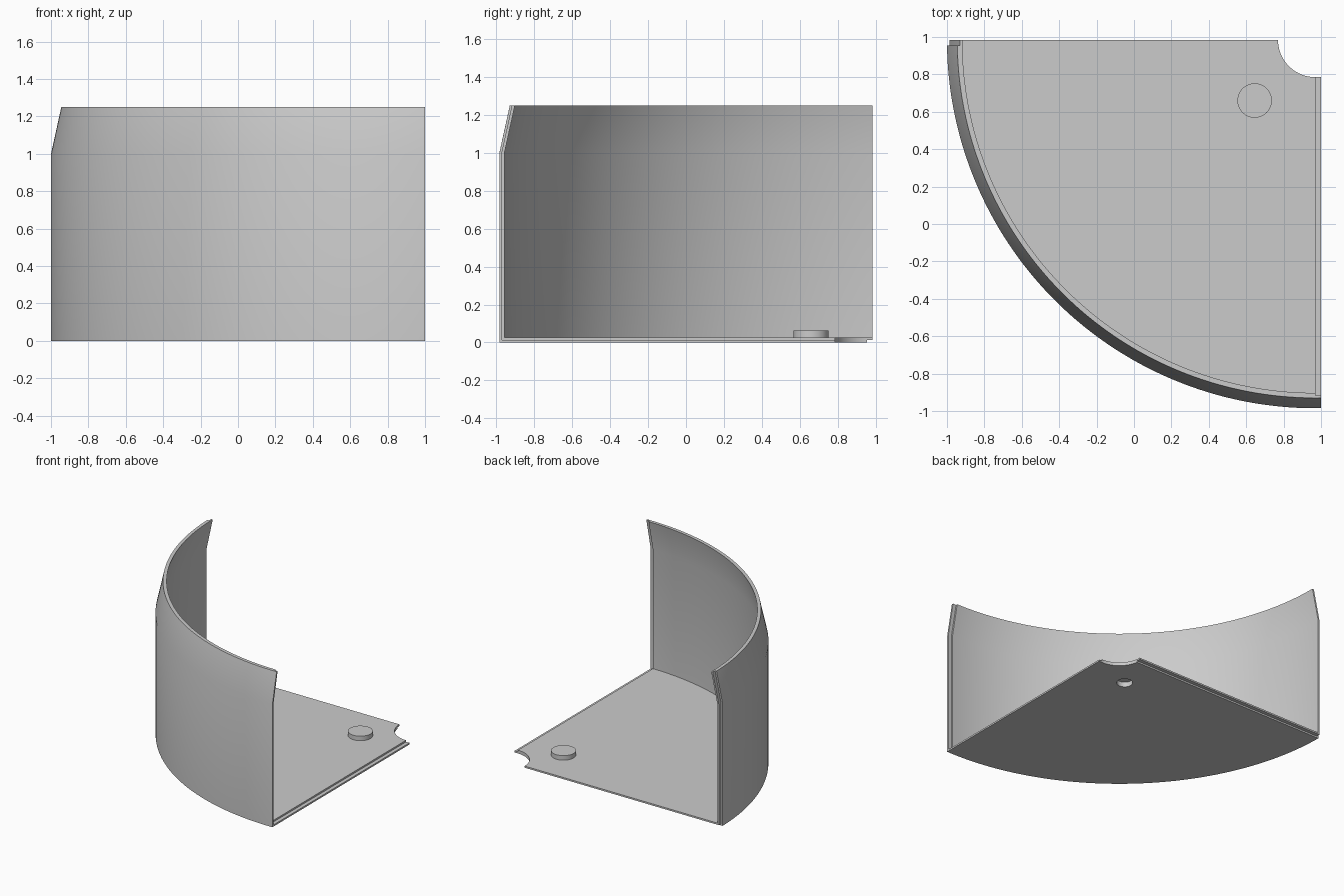
import bpy, bmesh, math
from mathutils import Vector

cube = bpy.data.objects.get("Cube")
if cube:
    bpy.data.objects.remove(cube, do_unlink=True)

# Shared dimensions: arc centre, outer radius, wall thickness, lap joint
CX, CY = 0.97, 0.985
R, R_TOP, R_HOLE = 1.97, 1.915, 0.2
BEND, TOP = 1.0, 1.25
THICK, HALF, LAP = 0.027, 0.0135, 0.03
LEAN = (R - R_TOP) / (TOP - BEND)

grey = bpy.data.materials.new("light grey")
grey.use_nodes = True
colour = (0.6, 0.6, 0.6, 1)
grey.diffuse_color = colour
grey.node_tree.nodes["Principled BSDF"].inputs["Base Color"].default_value = colour


def add_object(name, bm):
    bmesh.ops.recalc_face_normals(bm, faces=bm.faces)
    mesh = bpy.data.meshes.new(name)
    bm.to_mesh(mesh)
    bm.free()
    mesh.materials.append(grey)
    obj = bpy.data.objects.new(name, mesh)
    bpy.context.collection.objects.link(obj)
    return obj


def clip(bm, point, direction):
    """Remove everything beyond the plane and cap the cut."""
    geom = bm.verts[:] + bm.edges[:] + bm.faces[:]
    bmesh.ops.bisect_plane(bm, geom=geom, dist=1e-6, plane_co=Vector(point),
                           plane_no=Vector(direction), clear_outer=True)
    rim = [e for e in bm.edges if e.is_boundary]
    bmesh.ops.holes_fill(bm, edges=rim, sides=0)


def sweep(name, profile, planes, steps=121):
    """Turn an (r, z) profile about the arc centre, then clip the ends."""
    bm = bmesh.new()
    rings = []
    for i in range(steps + 1):
        a = math.radians(165 + 120 * i / steps)
        rings.append([bm.verts.new((CX + r * math.cos(a), CY + r * math.sin(a), z))
                      for r, z in profile])
    n = len(profile)
    for a, b in zip(rings, rings[1:]):
        for j in range(n):
            k = (j + 1) % n
            bm.faces.new((a[j], a[k], b[k], b[j]))
    bm.faces.new(rings[0])
    bm.faces.new(rings[-1])
    bmesh.ops.recalc_face_normals(bm, faces=bm.faces)
    for point, direction in planes:
        clip(bm, point, direction)
    return add_object(name, bm)


def cylinder(name, radius, z0, z1):
    bm = bmesh.new()
    bmesh.ops.create_cone(bm, cap_ends=True, segments=64, radius1=radius,
                          radius2=radius, depth=z1 - z0)
    bmesh.ops.translate(bm, verts=bm.verts,
                        vec=(CX - 0.325, CY - 0.325, (z0 + z1) / 2))
    return add_object(name, bm)


def combine(target, tool, operation):
    tool.hide_render = True
    mod = target.modifiers.new(operation.lower(), 'BOOLEAN')
    mod.operation = operation
    mod.solver = 'EXACT'
    mod.object = tool
    bpy.context.view_layer.objects.active = target
    bpy.ops.object.modifier_apply(modifier=mod.name)
    bpy.data.objects.remove(tool, do_unlink=True)


# Quarter tray: floor with a corner notch and a tall wall leaning in at the rim
tray = sweep("quarter_tray", [
    (R_HOLE, 0), (R, 0), (R, BEND), (R_TOP, TOP), (R_TOP - THICK, TOP),
    (R - THICK, BEND), (R - THICK, THICK), (R_HOLE, THICK)],
    [((CX + LAP, 0, 0), (1, 0, 0)), ((0, CY, 0), (0, 1, 0))])

# Lap joints: inner half removed on the left end, outer half on the back end
mid = R - HALF
high = TOP + 0.1
mid_high = mid - LEAN * (high - BEND)
inner_cut = sweep("inner_lap_cutter", [
    (0.05, HALF), (mid, HALF), (mid, BEND), (mid_high, high), (0.05, high)],
    [((CX, 0, 0), (-1, 0, 0))])
outer_cut = sweep("outer_lap_cutter", [
    (0.05, -0.1), (R + 0.1, -0.1), (R + 0.1, high), (mid_high, high),
    (mid, BEND), (mid, HALF), (0.05, HALF)],
    [((0, CY - LAP, 0), (0, -1, 0))])
combine(tray, inner_cut, 'DIFFERENCE')
combine(tray, outer_cut, 'DIFFERENCE')

# Stacking peg on the floor with a socket underneath
combine(tray, cylinder("peg", 0.092, 0.01, 0.064), 'UNION')
combine(tray, cylinder("socket_cutter", 0.06, -0.1, 0.04), 'DIFFERENCE')

bpy.ops.object.select_all(action='DESELECT')
tray.select_set(True)
bpy.context.view_layer.objects.active = tray
bpy.ops.object.shade_smooth_by_angle(angle=math.radians(30))
